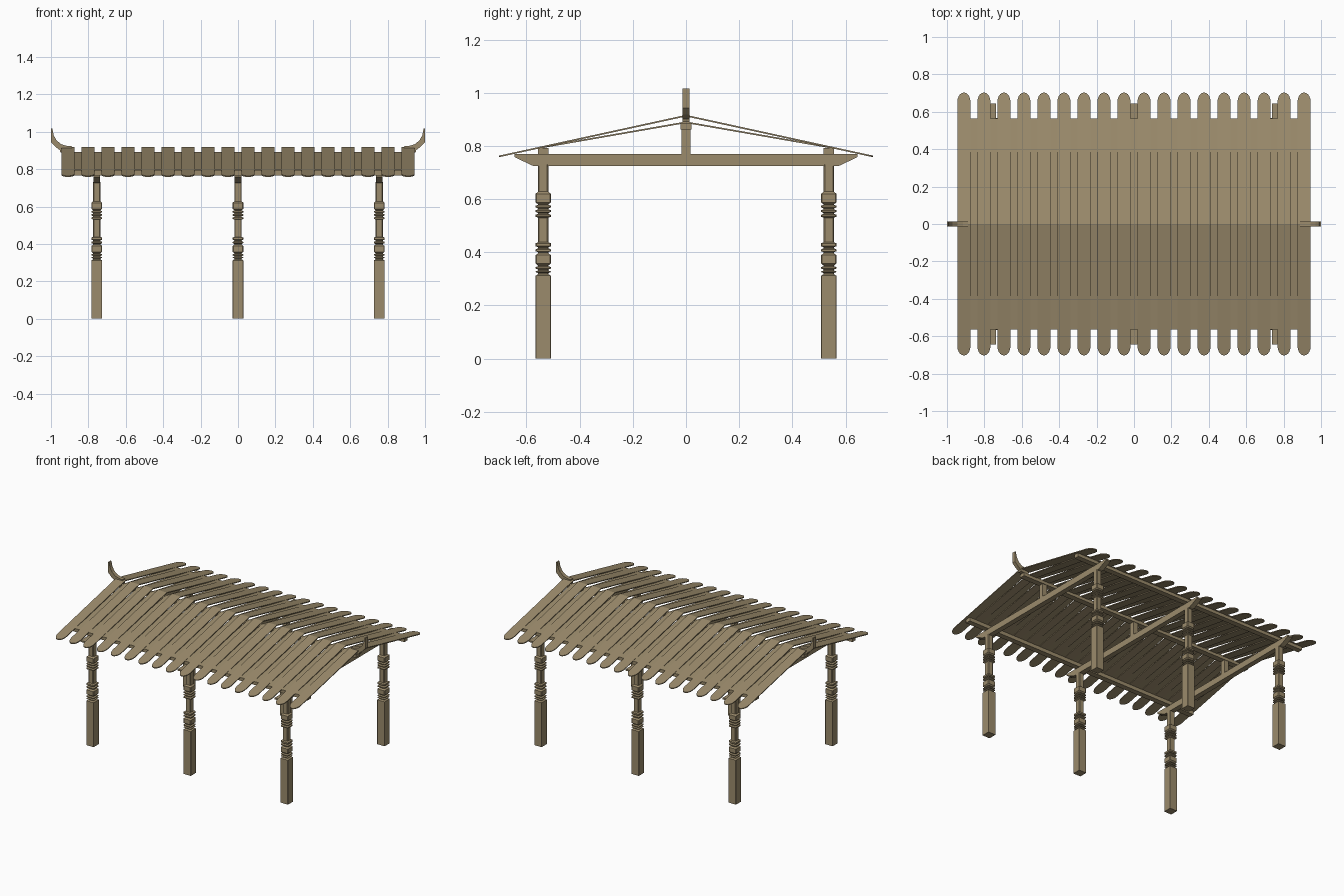
import bpy, bmesh, math

cube = bpy.data.objects.get("Cube")
if cube:
    bpy.data.objects.remove(cube, do_unlink=True)

wood = bpy.data.materials.new("weathered_wood")
wood.use_nodes = True
COLOR = (0.33, 0.26, 0.15, 1)
wood.diffuse_color = COLOR
wood.node_tree.nodes["Principled BSDF"].inputs["Base Color"].default_value = COLOR


def finish(name, bm):
    bmesh.ops.recalc_face_normals(bm, faces=bm.faces)
    mesh = bpy.data.meshes.new(name)
    bm.to_mesh(mesh)
    bm.free()
    mesh.materials.append(wood)
    obj = bpy.data.objects.new(name, mesh)
    bpy.context.collection.objects.link(obj)
    return obj


def loft(name, rings):
    """Skin a list of equal-length point loops and cap both ends."""
    bm = bmesh.new()
    loops = [[bm.verts.new(p) for p in ring] for ring in rings]
    n = len(loops[0])
    for a, b in zip(loops, loops[1:]):
        for i in range(n):
            j = (i + 1) % n
            bm.faces.new((a[i], a[j], b[j], b[i]))
    bm.faces.new(loops[0])
    bm.faces.new(loops[-1])
    return finish(name, bm)


def box(name, center, size):
    x, y, z = (s / 2 for s in size)
    cx, cy, cz = center
    corners = [(-x, -y), (x, -y), (x, y), (-x, y)]
    return loft(name, [[(cx + a, cy + b, cz + c) for a, b in corners] for c in (-z, z)])


def square_ring(cx, cy, r, chamfer, z):
    c = r - chamfer
    pts = [(r, -c), (r, c), (c, r), (-c, r), (-r, c), (-r, -c), (-c, -r), (c, -r)]
    return [(cx + a, cy + b, z) for a, b in pts]


# Carved post: square base, bead rings and blocks on a slender shaft
WIDE, NECK = 0.029, 0.019
profile = [(0, WIDE), (0.312, WIDE), (0.318, NECK)]


def swell(low, high, edge):
    profile.extend([(low, NECK), (low + edge, WIDE), (high - edge, WIDE), (high, NECK)])


for low, high in ((0.322, 0.332), (0.335, 0.348)):
    swell(low, high, 0.004)
swell(0.35, 0.397, 0.008)
for low, high in ((0.4, 0.415), (0.419, 0.438), (0.53, 0.545), (0.548, 0.562), (0.565, 0.579)):
    swell(low, high, 0.004)
swell(0.58, 0.628, 0.008)
profile.append((0.73, NECK))

POSTS_X = (-0.755, 0, 0.755)
POST_Y = 0.537
for x in POSTS_X:
    for y in (-POST_Y, POST_Y):
        rings = [square_ring(x, y, r, 0.001 if z < 0.315 else 0.004, z) for z, r in profile]
        loft("carved_post", rings)

    # Cross beam with tapered ends
    outline = [(-0.575, 0.725), (0.575, 0.725), (0.645, 0.758),
               (0.645, 0.769), (-0.645, 0.769), (-0.645, 0.758)]
    loft("cross_beam", [[(x + dx, y, z) for y, z in outline] for dx in (-0.018, 0.018)])
    box("king_post", (x, 0, 0.815), (0.036, 0.034, 0.1))

# Long beams under the roof
for y in (-POST_Y, POST_Y):
    box("eave_beam", (0, y, 0.78), (1.86, 0.038, 0.026))
box("ridge_beam", (0, 0, 0.874), (1.86, 0.04, 0.024))


def board(name, cx, half, length, side, top, slope, rounded):
    """Thin sloping roof board running from the ridge to the eave."""
    outline = [(-half, 0), (half, 0)]
    if rounded:
        tall = 0.05
        for i in range(11):
            a = math.pi * i / 10
            outline.append((half * math.cos(a), length - tall + tall * math.sin(a)))
    else:
        outline += [(half, length), (-half, length)]
    loft(name, [[(cx + x, side * y, top - slope * y - drop) for x, y in outline]
                for drop in (0, 0.006)])


# Roof: raised rounded boards over shorter boards filling the gaps
COUNT, PITCH = 18, 0.107
for side in (-1, 1):
    for i in range(COUNT):
        x = (i - (COUNT - 1) / 2) * PITCH
        board("upper_roof_board", x, 0.035, 0.703, side, 0.917, 0.218, True)
        if i < COUNT - 1:
            board("lower_roof_board", x + PITCH / 2, 0.029, 0.563, side, 0.892, 0.174, False)

# Upturned ridge ends
horn = [(0.888, 0.89), (0.95, 0.89), (0.953, 0.902), (0.975, 0.918), (1.0, 0.943), (1.0, 1.017),
        (0.993, 1.017), (0.985, 0.98), (0.97, 0.953), (0.945, 0.933), (0.915, 0.924), (0.888, 0.922)]
for side in (-1, 1):
    loft("ridge_horn", [[(side * x, y, z) for x, z in horn] for y in (-0.013, 0.013)])
